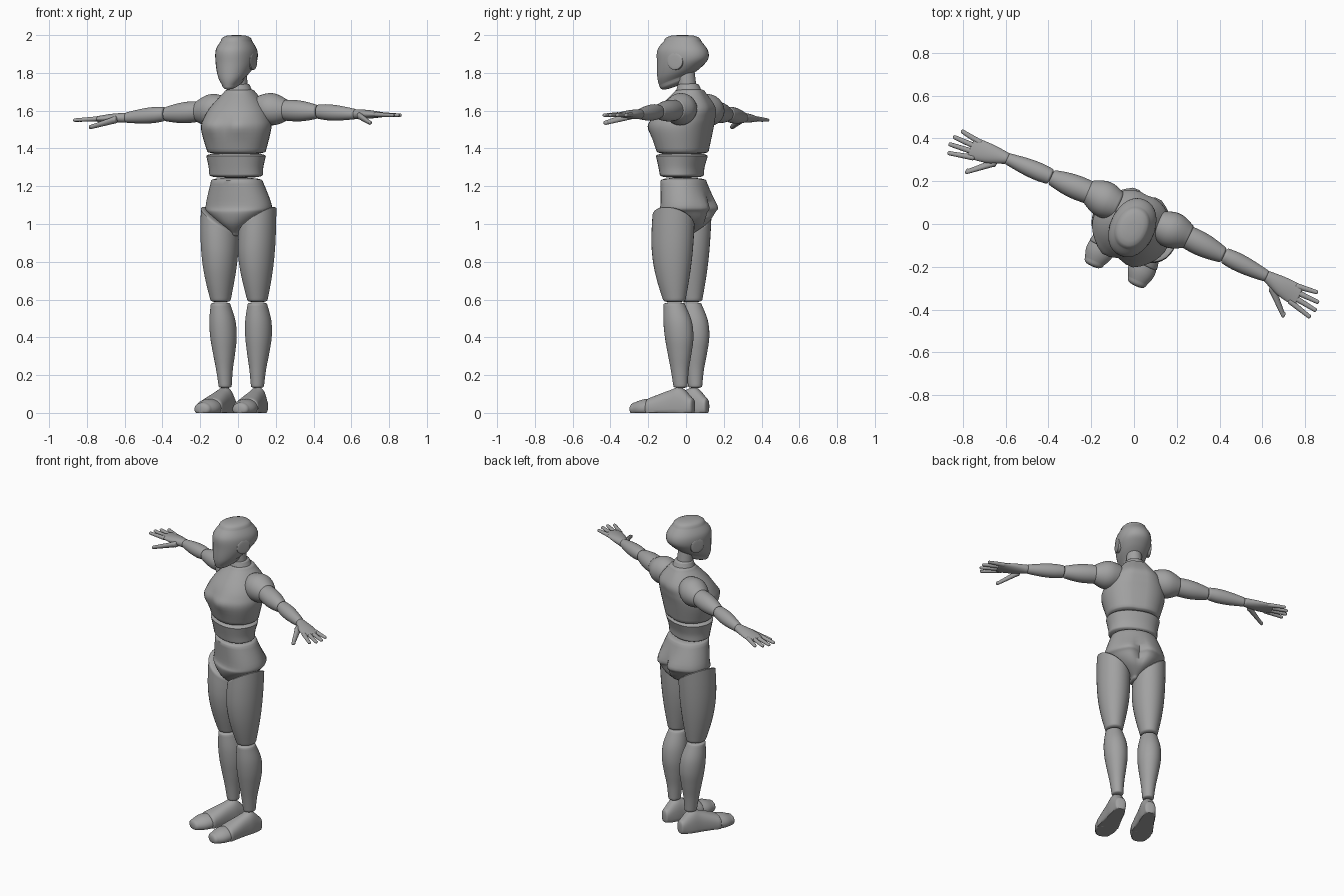
import bpy, bmesh, math
from mathutils import Vector

cube = bpy.data.objects.get("Cube")
if cube:
    bpy.data.objects.remove(cube, do_unlink=True)

YAW = math.radians(-24.4)   # the figure stands turned to one side
SEGMENTS, STEPS = 32, 5

grey = bpy.data.materials.new("mannequin_grey")
grey.use_nodes = True
grey.diffuse_color = (.36, .36, .36, 1)
grey.node_tree.nodes["Principled BSDF"].inputs["Base Color"].default_value = grey.diffuse_color


def spline(rings):
    """Smoothly fill in rings between the given ones."""
    rings = [Vector(tuple(ring) + (0,) * (7 - len(ring))) for ring in rings]
    filled = []
    last = len(rings) - 1
    for i in range(last):
        start, end = rings[i], rings[i + 1]
        tangent_in = (end - rings[max(i - 1, 0)]) / 2
        tangent_out = (rings[min(i + 2, last)] - start) / 2
        for step in range(STEPS):
            t = step / STEPS
            ease = t * t * (3 - 2 * t)
            filled.append(start + (end - start) * ease
                          + tangent_in * t * (1 - t) ** 2 - tangent_out * t * t * (1 - t))
    return filled + [rings[last]]


def rounded_end(ring, cap, sign):
    """Shrinking rings that close a part with a soft dome."""
    domed = []
    for step in range(1, STEPS):
        angle = math.pi / 2 * step / (STEPS - .7)
        w, ru, rv, *rest = ring
        shrink = math.cos(angle) ** .6
        domed.append((w + sign * cap * math.sin(angle), ru * shrink, rv * shrink, *rest))
    return domed


def outline(ring, power):
    """Points of one rounded cross-section."""
    w, ru, rv, cv, tilt_v, cu, tilt_u = ring
    for i in range(SEGMENTS):
        angle = math.tau * i / SEGMENTS
        c, s = math.cos(angle), math.sin(angle)
        du = ru * math.copysign(abs(c) ** (2 / power), c)
        dv = rv * math.copysign(abs(s) ** (2 / power), s)
        yield cu + du, cv + dv, w + tilt_u * du + tilt_v * dv


def loft(name, place, rings, cap=.01, power=2):
    """Rings are (distance, radius u, radius v, centre v, tilt v, centre u, tilt u)."""
    body = spline(rings)
    body = rounded_end(body[0], cap, -1)[::-1] + body + rounded_end(body[-1], cap, 1)
    bm = bmesh.new()
    loops = [[bm.verts.new(place(*point)) for point in outline(ring, power)] for ring in body]
    for lower, upper in zip(loops, loops[1:]):
        for i in range(SEGMENTS):
            bm.faces.new((lower[i - 1], lower[i], upper[i], upper[i - 1]))
    bm.faces.new(loops[0])
    bm.faces.new(loops[-1])
    bmesh.ops.recalc_face_normals(bm, faces=bm.faces)
    mesh = bpy.data.meshes.new(name)
    bm.to_mesh(mesh)
    bm.free()
    mesh.materials.append(grey)
    mesh.shade_smooth()
    mesh.set_sharp_from_angle(angle=math.radians(45))
    part = bpy.data.objects.new(name, mesh)
    part.rotation_euler.z = YAW
    bpy.context.collection.objects.link(part)


def limb(name, place, start, end, radii, bulge=0, peak=1, flat=1, sway=0, slant=0, cap=.01):
    """A tapering part that swells in the middle; slant cuts its far end at an angle."""
    rings = []
    for step in range(STEPS + 1):
        t = step / STEPS
        centre = Vector(start).lerp(Vector(end), t)
        swell = math.sin(math.pi * t ** peak)
        radius = radii[0] + (radii[1] - radii[0]) * t + bulge * swell
        rings.append((centre.z, radius, radius * flat, centre.y + sway * swell, 0, centre.x, slant * t * t))
    loft(name, place, rings, cap)


def bump(distance, width):
    return math.exp(-(distance / width) ** 2)


def upright(x, y, z):
    return x, y, z


def with_buttocks(x, y, z):
    """Cleft and fullness at the back of the pelvis."""
    strength = max(y - .03, 0) * bump(z - 1.07, .07)
    return x, y + strength * (.18 * bump(abs(x) - .07, .05) - .22 * bump(x, .02)), z


def with_pectorals(x, y, z):
    """Two soft swells on the chest and a shallow groove down the back."""
    if y < 0:
        y += y * bump(z - 1.52, .05) * (.1 * bump(abs(x) - .08, .05) - .04 * bump(x, .03))
    else:
        y -= y * .05 * bump(x, .03)
    return x, y, z


# Head and neck
loft("head", upright, [(1.76, .05, .09, -.06, .36), (1.8, .08, .12, -.04, .25), (1.86, .1, .14, -.02, .1),
                       (1.92, .1, .138, -.02), (1.97, .076, .1, -.02)], cap=.03, power=2.15)
limb("neck", upright, (0, .01, 1.7), (0, 0, 1.81), (.05, .045))
limb("neck_collar", upright, (0, .016, 1.71), (0, .014, 1.735), (.066, .057))

# Torso
loft("chest", with_pectorals, [(1.385, .157, .13, -.02), (1.5, .187, .157, -.024), (1.56, .178, .157, -.01),
                               (1.62, .148, .142, .01), (1.7, .08, .08, .023)], cap=.016, power=2.2)
loft("waist", upright, [(1.26, .146, .106, -.024), (1.3, .148, .112, -.026), (1.36, .16, .128, -.024)],
     cap=.016, power=2.2)
loft("pelvis", with_buttocks, [(.95, .02, .05, -.01), (1, .09, .11), (1.06, .163, .132), (1.1, .18, .133, .01),
                               (1.23, .138, .114, -.015)], cap=.014, power=2.15)

for side, sign in (("left", 1), ("right", -1)):

    def arm(u, v, w):       # runs outward, v is height
        return sign * w, u, v + sign * .014 * w

    def leg(u, v, w):       # stands up, u is outward
        return sign * u + .012, v, w

    def foot(u, v, w):      # runs forward with toes turned out, v is height
        return sign * (u + .096 + .06 * w) + .014, -w, max(v, 0)

    limb(side + "_ear_disc", arm, (-.02, 1.86, .07), (-.02, 1.86, .1), (.045, .045), cap=.004)

    # Arm
    limb(side + "_shoulder", arm, (.045, 1.61, .11), (.05, 1.6, .25), (.07, .06), bulge=.02, cap=.015)
    limb(side + "_upper_arm", arm, (.048, 1.6, .235), (.04, 1.588, .435), (.053, .038), bulge=.01)
    limb(side + "_forearm", arm, (.04, 1.588, .452), (.034, 1.573, .66), (.038, .028), bulge=.008, peak=.8)

    # Hand
    loft(side + "_palm", arm, [(.67, .028, .026, 1.572, 0, .033), (.75, .046, .023, 1.57, 0, .02),
                               (.835, .052, .013, 1.567, 0, .012)])
    for i, finger in enumerate(("index", "middle", "ring", "little")):
        reach = .935 - .009 * (i - 1.2) ** 2
        limb(f"{side}_{finger}_finger", arm, (.026 * i - .028, 1.568, .815), (.039 * i - .055, 1.563, reach),
             (.014, .01), flat=.9)
    limb(side + "_thumb", arm, (-.005, 1.562, .71), (-.098, 1.525, .81), (.024, .014), flat=.8)

    # Leg
    limb(side + "_thigh", leg, (.107, -.014, .6), (.109, -.018, 1.02), (.053, .098), bulge=.016,
         flat=1.16, sway=-.01, slant=.7, cap=.014)
    limb(side + "_shin", leg, (.094, .016, .142), (.107, -.014, .575), (.034, .051), bulge=.025,
         peak=1.6, flat=1.12, sway=.014)

    # Foot and its separate toe cap
    loft(side + "_foot", foot, [(-.08, .033, .045, .035), (-.02, .046, .09, .045), (.04, .052, .08, .04),
                                (.15, .067, .055, .025)], cap=.012, power=2.4)
    limb(side + "_toe_cap", foot, (0, .025, .16), (0, .02, .235), (.066, .048), bulge=.006, flat=.75, cap=.026)
